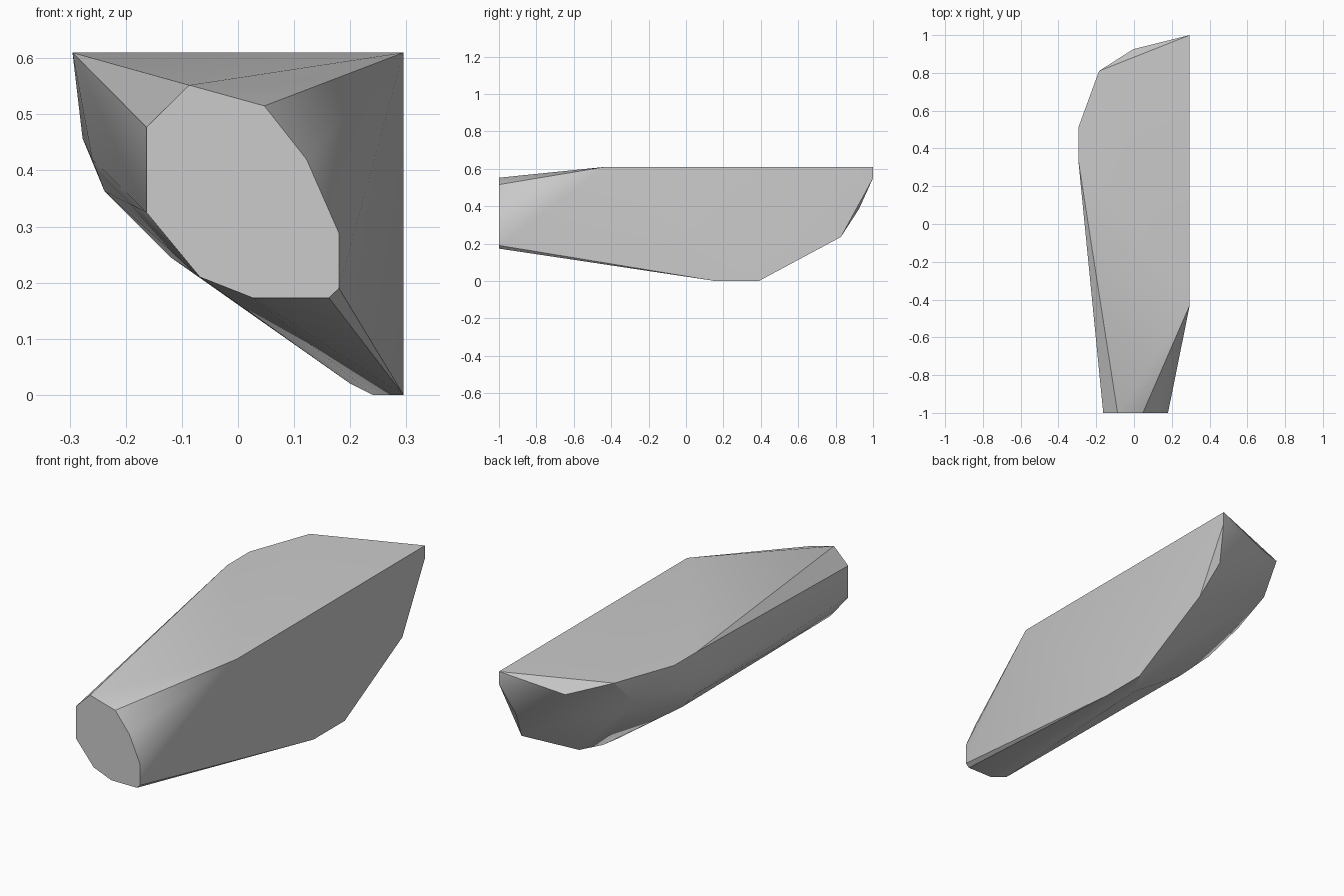
import bpy, bmesh, math

cube = bpy.data.objects.get("Cube")
if cube:
    bpy.data.objects.remove(cube, do_unlink=True)

# Single plain grey material
grey = bpy.data.materials.new("plain_grey")
grey.use_nodes = True
colour = (0.6, 0.6, 0.6, 1)
grey.diffuse_color = colour
bsdf = grey.node_tree.nodes["Principled BSDF"]
bsdf.inputs["Base Color"].default_value = colour

TOP, SIDE, FRONT = 0.61, 0.295, -1.0

# Rounded front end, as (x, z)
front_end = [(-.163, .477), (-.087, .552), (.047, .515), (.122, .42), (.18, .288),
             (.18, .19), (.162, .173), (.026, .173), (-.068, .21), (-.163, .325)]
# Flat long side, as (y, z)
flat_side = [(-.43, TOP), (1, TOP), (1, .55), (.828, .235), (.39, 0), (.155, 0)]
# Flat top outline, as (x, y)
flat_top = [(-.185, .81), (-SIDE, .51), (-SIDE, .34)]
# Rounded belly and back corners
belly = [(-.005, .925, .55), (.256, .925, .385), (-.21, .69, .48),
         (-.277, .425, .457), (-.238, .26, .363), (-.26, .05, .42),
         (-.12, .197, .245), (.09, .2, .1), (.2, .235, .02), (.24, .29, 0)]

points = [(x, FRONT, z) for x, z in front_end]
points += [(SIDE, y, z) for y, z in flat_side]
points += [(x, y, TOP) for x, y in flat_top]
points += belly

# Wrap the profiles in one faceted convex skin
bm = bmesh.new()
for p in points:
    bm.verts.new(p)
hull = bmesh.ops.convex_hull(bm, input=bm.verts[:])
loose = [v for v in bm.verts if not v.link_faces]
bmesh.ops.delete(bm, geom=loose, context='VERTS')
bmesh.ops.dissolve_limit(bm, angle_limit=math.radians(1),
                         verts=bm.verts[:], edges=bm.edges[:])
bmesh.ops.recalc_face_normals(bm, faces=bm.faces[:])

mesh = bpy.data.meshes.new("hull_block")
bm.to_mesh(mesh)
bm.free()
mesh.materials.append(grey)
block = bpy.data.objects.new("hull_block", mesh)
bpy.context.collection.objects.link(block)

# Soft facets, crisp corners
bpy.ops.object.select_all(action='DESELECT')
block.select_set(True)
bpy.context.view_layer.objects.active = block
bpy.ops.object.shade_smooth_by_angle(angle=math.radians(30))
